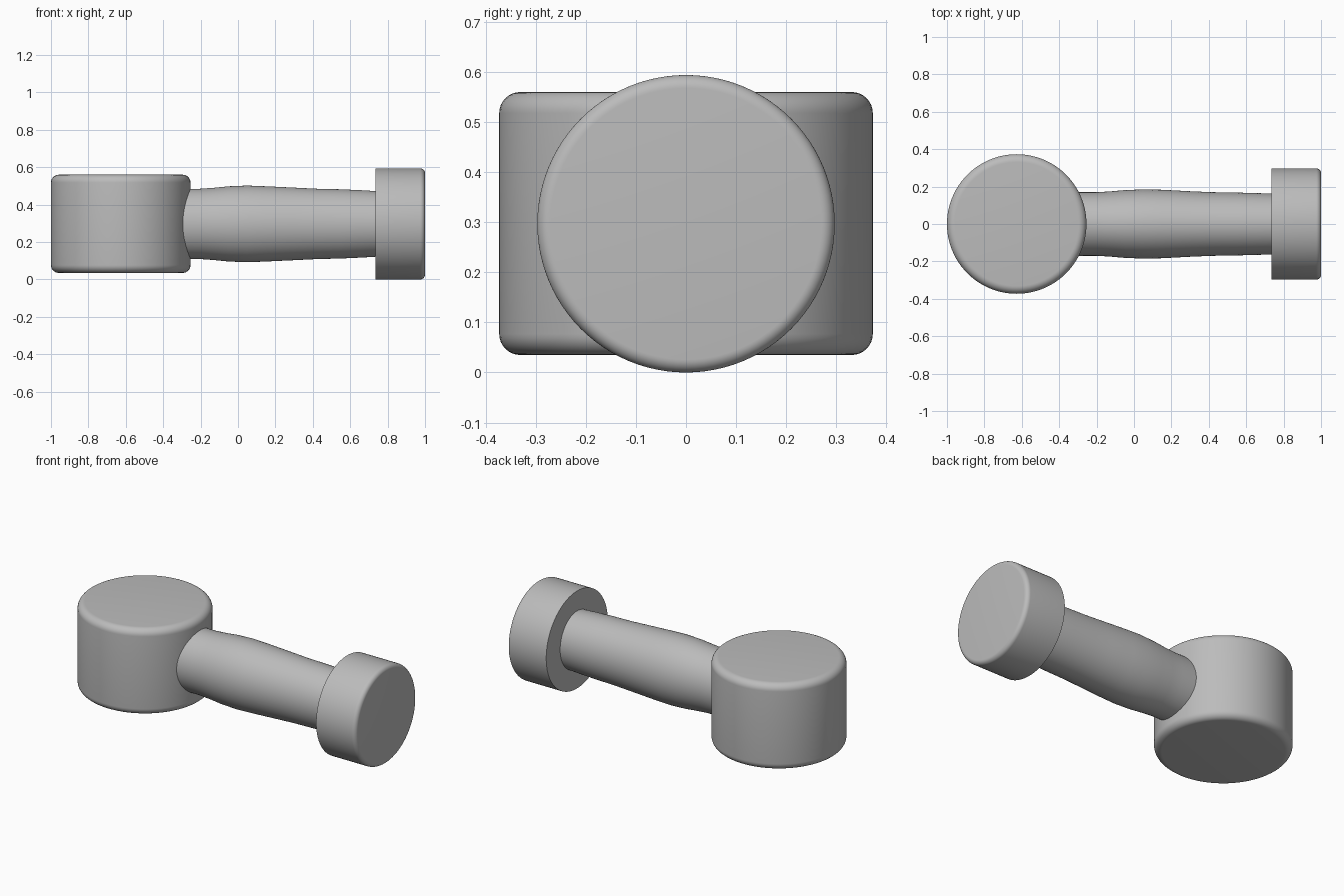
import bpy, bmesh, math
from mathutils import Matrix, Vector

cube = bpy.data.objects.get("Cube")
if cube:
    bpy.data.objects.remove(cube, do_unlink=True)

GREY = (0.5, 0.5, 0.5, 1.0)
mat = bpy.data.materials.new("plain grey")
mat.use_nodes = True
mat.diffuse_color = GREY
mat.node_tree.nodes["Principled BSDF"].inputs["Base Color"].default_value = GREY

SIDES = 96


def loft(name, rings, matrix):
    """Skin capped elliptical rings (height, radius_x, radius_y) along local z."""
    bm = bmesh.new()
    loops = []
    for h, rx, ry in rings:
        angles = [math.tau * i / SIDES for i in range(SIDES)]
        loops.append([bm.verts.new((rx * math.cos(a), ry * math.sin(a), h)) for a in angles])
    for low, high in zip(loops, loops[1:]):
        for i in range(SIDES):
            j = (i + 1) % SIDES
            bm.faces.new((low[i], low[j], high[j], high[i]))
    bm.faces.new(loops[0][::-1])
    bm.faces.new(loops[-1])
    bm.transform(matrix)
    bmesh.ops.recalc_face_normals(bm, faces=bm.faces)
    mesh = bpy.data.meshes.new(name)
    bm.to_mesh(mesh)
    bm.free()
    mesh.materials.append(mat)
    obj = bpy.data.objects.new(name, mesh)
    bpy.context.collection.objects.link(obj)
    bpy.ops.object.select_all(action='DESELECT')
    obj.select_set(True)
    bpy.context.view_layer.objects.active = obj
    bpy.ops.object.shade_smooth_by_angle(angle=math.radians(35))
    return obj


def rounded_edge(height, radius, size, direction, steps=8):
    """Quarter-round rim from the side wall to the cap."""
    rings = []
    for i in range(steps + 1):
        a = math.pi / 2 * i / steps
        r = radius - size + size * math.cos(a)
        rings.append((height - direction * size * (1 - math.sin(a)), r, r))
    return rings


# Upright drum, rounded at both rims
drum = rounded_edge(0.035, 0.373, 0.042, -1)[::-1] + rounded_edge(0.56, 0.373, 0.042, 1)
loft("drum", drum, Matrix.Translation((-0.627, 0, 0)))

# Local z runs along +x, local x along -z, local y stays y
along_x = Matrix.Translation((0, 0, 0.297)) @ Matrix.Rotation(math.pi / 2, 4, 'Y')

# Slightly swollen oval handle: position, vertical radius, sideways radius
handle = [(-0.45, 0.186, 0.170), (-0.20, 0.188, 0.170), (-0.13, 0.193, 0.174),
          (-0.05, 0.201, 0.181), (0.05, 0.205, 0.185), (0.15, 0.201, 0.183),
          (0.30, 0.194, 0.175), (0.42, 0.188, 0.170), (0.55, 0.185, 0.168),
          (0.66, 0.180, 0.165), (0.76, 0.174, 0.162)]
loft("handle", handle, along_x)

# End disc, rounded only on its outer rim
disc = [(0.735, 0.297, 0.297)] + rounded_edge(1.0, 0.297, 0.026, 1)
loft("end_disc", disc, along_x)
